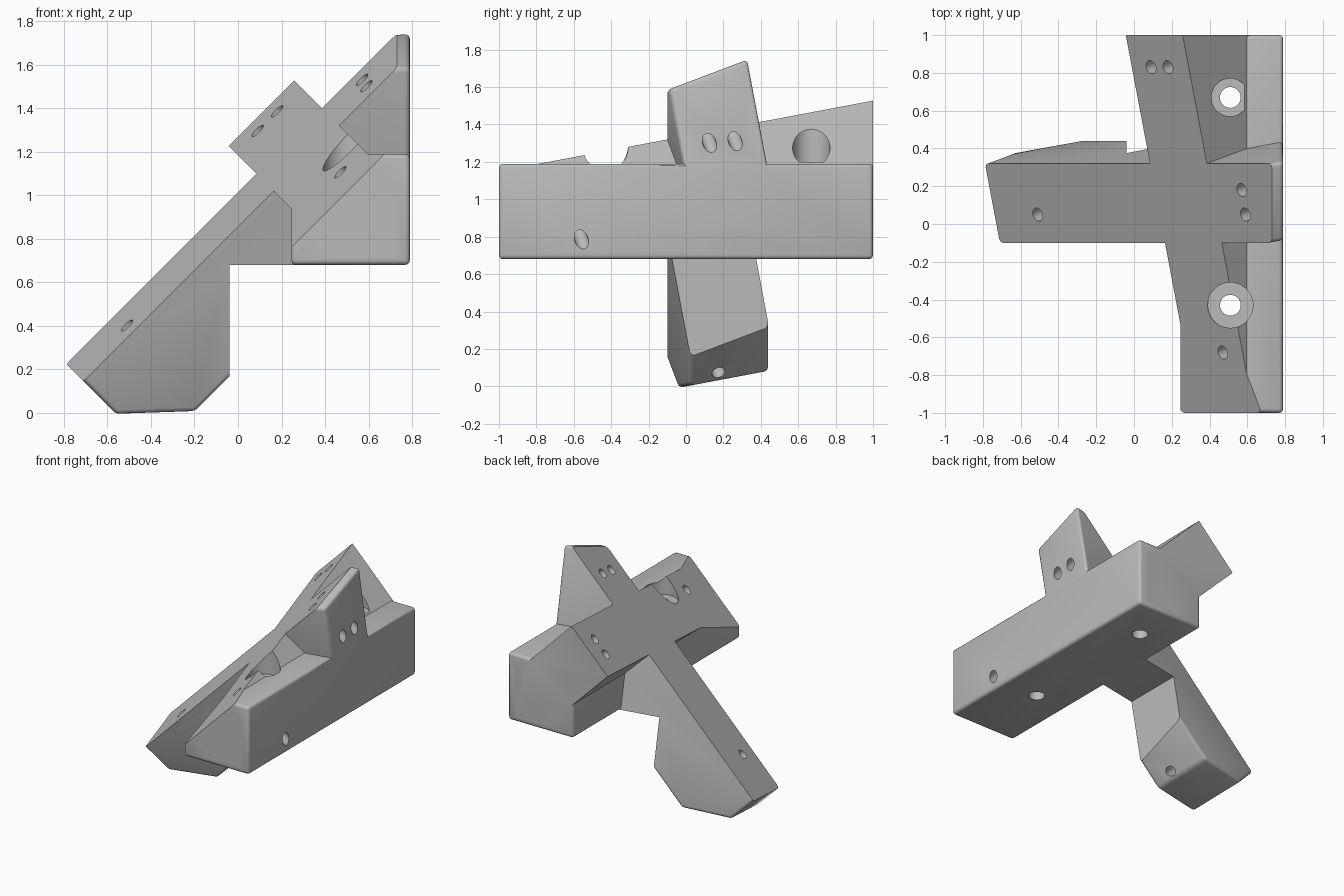
import bpy, bmesh
from mathutils import Vector, Matrix

cube = bpy.data.objects.get("Cube")
if cube:
    bpy.data.objects.remove(cube, do_unlink=True)

# Slanted mounting plane: z = x + HEIGHT + TILT * y
HEIGHT, TILT = 0.8925, 0.3775
INWARD = Vector((1, TILT, -1)).normalized()
ALONG = Vector((1, 0, 1))
ACROSS = Vector((-TILT / 2, 1, TILT / 2))

grey = bpy.data.materials.new("plain grey")
grey.use_nodes = True
grey.diffuse_color = (0.5, 0.5, 0.5, 1)
grey.node_tree.nodes["Principled BSDF"].inputs["Base Color"].default_value = (0.5, 0.5, 0.5, 1)


def on_plane(x, y):
    return Vector((x, y, x + HEIGHT + TILT * y))


def make(name, bm):
    bmesh.ops.recalc_face_normals(bm, faces=bm.faces)
    mesh = bpy.data.meshes.new(name)
    bm.to_mesh(mesh)
    bm.free()
    mesh.materials.append(grey)
    obj = bpy.data.objects.new(name, mesh)
    bpy.context.collection.objects.link(obj)
    return obj


def carve(name, cuts, round_by=0):
    """Trim a big cube by planes, each a point and an outward normal."""
    bm = bmesh.new()
    bmesh.ops.create_cube(bm, size=6)
    for point, normal in cuts:
        cut = bmesh.ops.bisect_plane(bm, geom=bm.verts[:] + bm.edges[:] + bm.faces[:],
                                     plane_co=point, plane_no=normal, clear_outer=True)
        rim = [e for e in cut["geom_cut"] if isinstance(e, bmesh.types.BMEdge)]
        bmesh.ops.edgeloop_fill(bm, edges=rim)
    if round_by:
        bmesh.ops.bevel(bm, geom=bm.edges[:], offset=round_by, segments=3,
                        profile=0.5, affect='EDGES', clamp_overlap=True)
    return make(name, bm)


def cylinder(name, start, direction, radius, length):
    bm = bmesh.new()
    turn = direction.to_track_quat('Z', 'Y').to_matrix().to_4x4()
    middle = Matrix.Translation(start + direction * length / 2)
    bmesh.ops.create_cone(bm, cap_ends=True, segments=40, radius1=radius, radius2=radius,
                          depth=length, matrix=middle @ turn)
    return make(name, bm)


def combine(target, tool, operation):
    mod = target.modifiers.new("combine", 'BOOLEAN')
    mod.operation, mod.solver, mod.object = operation, 'EXACT', tool
    bpy.context.view_layer.objects.active = target
    bpy.ops.object.modifier_apply(modifier=mod.name)
    bpy.data.objects.remove(tool, do_unlink=True)


X, Y, Z = Vector((1, 0, 0)), Vector((0, 1, 0)), Vector((0, 0, 1))

# Long base block
bracket = carve("bracket", [(X * 0.79, X), (X * 0.245, -X), (Y, Y), (-Y, -Y),
                            (Z * 0.68, -Z), (Z * 1.19, Z)], 0.022)

# Cross bar, square to the slanted plane
bar = carve("cross_bar", [(X * 1.183, -ALONG), (X * 1.785, ALONG), (Y, Y), (-Y, -Y),
                          (Z * 0.72, -Z), (X * 0.72, X)])

# Long arm running from the foot up to the fin
arm = carve("long_arm", [(on_plane(0, 0.32), ACROSS), (on_plane(0, -0.1), -ACROSS),
                         (X * -0.565, -ALONG), (X * 0.79, X),
                         (Vector(), Vector((0, TILT / 2, -1))),
                         (Z * 0.19, INWARD),
                         (on_plane(0.73, 0), Vector((0, -TILT, 1)))], 0.022)
notch = carve("notch", [(X * -0.04, -X), (Z * 0.68, Z)])
combine(arm, notch, 'DIFFERENCE')

combine(bracket, bar, 'UNION')
combine(bracket, arm, 'UNION')

# Slanted face
combine(bracket, carve("slant_cutter", [(on_plane(0, 0), INWARD)]), 'DIFFERENCE')

# Upright bolt holes with counterbores
for y, radius, seat in ((0.67, 0.1, 1.2), (-0.43, 0.12, 1.1)):
    combine(bracket, cylinder("bolt_hole", Vector((0.51, y, 0.5)), Z, 0.055, 1.5), 'DIFFERENCE')
    combine(bracket, cylinder("counterbore", Vector((0.51, y, seat)), Z, radius, 1), 'DIFFERENCE')

# Pin holes square to the slanted face
for x, y, depth in ((0.09, 0.83, 0.2), (0.18, 0.83, 0.2), (0.57, 0.18, 1), (0.59, 0.05, 1),
                    (0.47, -0.68, 1), (-0.51, 0.05, 1.2)):
    start = on_plane(x, y) - INWARD * 0.1
    combine(bracket, cylinder("pin_hole", start, INWARD, 0.036, depth + 0.1), 'DIFFERENCE')

bpy.ops.object.select_all(action='DESELECT')
bracket.select_set(True)
bpy.context.view_layer.objects.active = bracket
bpy.ops.object.shade_smooth_by_angle(angle=0.6)
